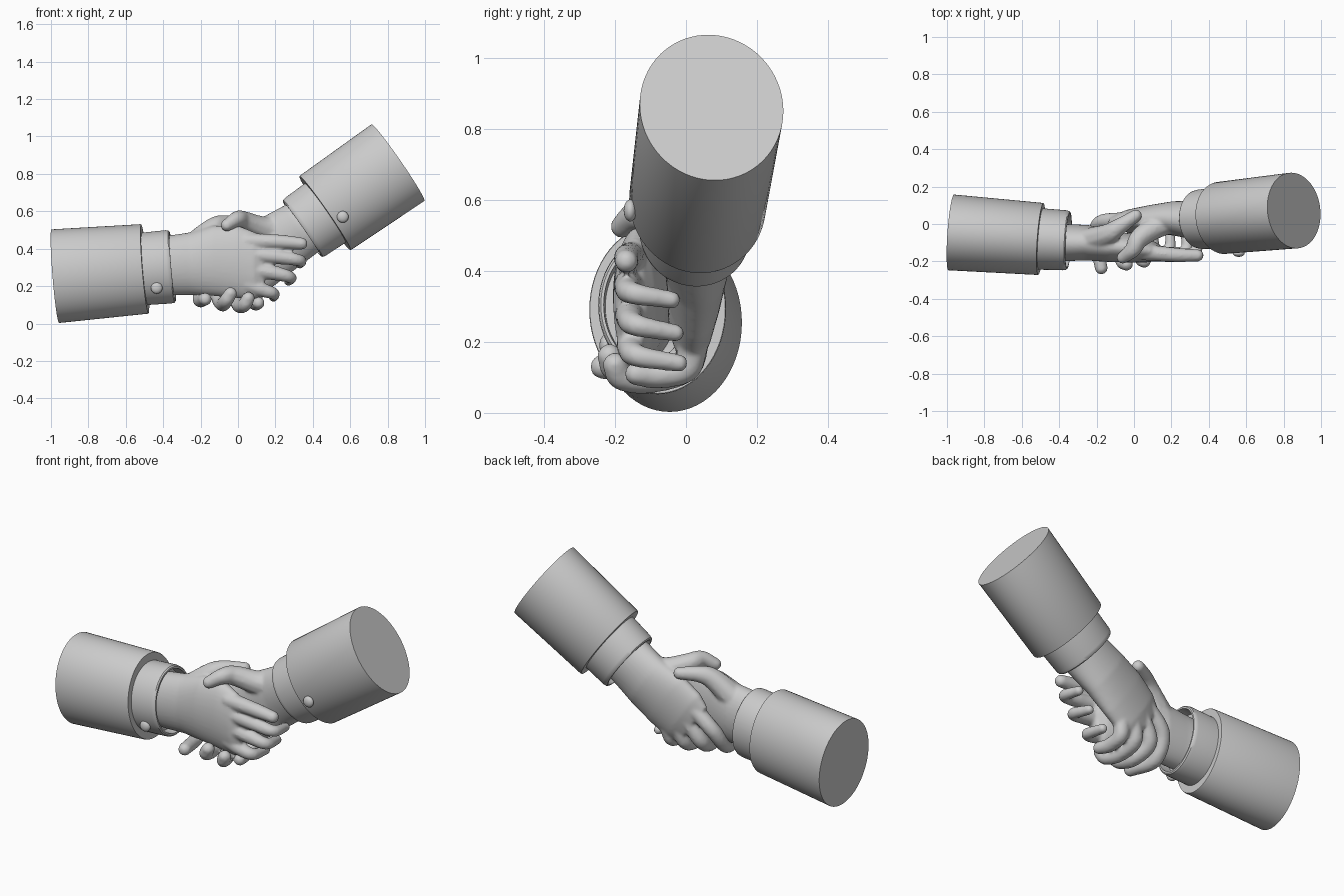
import bpy, bmesh, math
from mathutils import Vector

cube = bpy.data.objects.get("Cube")
if cube:
    bpy.data.objects.remove(cube)

GREY = (0.6, 0.6, 0.6, 1)
mat = bpy.data.materials.new("plain grey")
mat.use_nodes = True
mat.diffuse_color = GREY
mat.node_tree.nodes["Principled BSDF"].inputs["Base Color"].default_value = GREY


def finish(bm, name):
    bmesh.ops.recalc_face_normals(bm, faces=bm.faces)
    me = bpy.data.meshes.new(name)
    bm.to_mesh(me)
    bm.free()
    me.materials.append(mat)
    ob = bpy.data.objects.new(name, me)
    bpy.context.collection.objects.link(ob)
    bpy.ops.object.select_all(action='DESELECT')
    bpy.context.view_layer.objects.active = ob
    ob.select_set(True)
    return ob


def loft(bm, rings, axis, n=64):
    """Skin elliptical rings (centre, depth radius, height radius) square to axis."""
    d = Vector(axis).normalized()
    u = Vector((-d.z, 0, d.x)).normalized()
    if u.z < 0:
        u = -u
    v = d.cross(u)
    loops = []
    for c, ry, rz in rings:
        angles = [2 * math.pi * i / n for i in range(n)]
        loops.append([bm.verts.new(Vector(c) + v * ry * math.cos(a) + u * rz * math.sin(a))
                      for a in angles])
    for p, q in zip(loops, loops[1:]):
        for i in range(n):
            j = (i + 1) % n
            bm.faces.new((p[i], p[j], q[j], q[i]))
    bm.faces.new(loops[0])
    bm.faces.new(loops[-1])


def sleeve_part(name, a, b, ra, rb, profile):
    """Elliptical tube from a to b; profile gives (position along it, radius scale)."""
    a, b = Vector(a), Vector(b)
    rings = []
    for t, s in profile:
        k = min(max(t, 0), 1)
        rings.append((a.lerp(b, t), s * (ra[0] + (rb[0] - ra[0]) * k),
                      s * (ra[1] + (rb[1] - ra[1]) * k)))
    bm = bmesh.new()
    loft(bm, rings, b - a)
    finish(bm, name)
    bpy.ops.object.shade_smooth_by_angle(angle=math.radians(35))


def finger(bm, pts, r0, r1):
    """Tapered round chain along a smooth curve through pts."""
    p = [Vector(q) for q in pts]
    p = [2 * p[0] - p[1]] + p + [2 * p[-1] - p[-2]]
    spans = len(p) - 3
    steps = 9
    for i in range(spans * steps + 1):
        k = min(i // steps, spans - 1)
        t = i / steps - k
        a, b, c, d = p[k:k + 4]
        pos = 0.5 * (2 * b + (c - a) * t + (2 * a - 5 * b + 4 * c - d) * t * t
                     + (3 * b - a - 3 * c + d) * t ** 3)
        r = r0 + (r1 - r0) * i / (spans * steps)
        ball = bmesh.ops.create_icosphere(bm, subdivisions=2, radius=r)
        bmesh.ops.translate(bm, verts=ball["verts"], vec=pos)


def hand(name, palm, fingers):
    """Palm and fingers fused into one smooth skin."""
    bm = bmesh.new()
    axis = Vector(palm[-1][0]) - Vector(palm[0][0])
    loft(bm, palm, axis, 40)
    for pts, r0, r1 in fingers:
        finger(bm, pts, r0, r1)
    ob = finish(bm, name)
    fuse = ob.modifiers.new("fuse", 'REMESH')
    fuse.mode = 'VOXEL'
    fuse.voxel_size = 0.008
    fuse.use_smooth_shade = True
    soft = ob.modifiers.new("soften", 'SMOOTH')
    soft.factor = 0.5
    soft.iterations = 7


def button(name, pos):
    bm = bmesh.new()
    bmesh.ops.create_uvsphere(bm, u_segments=24, v_segments=12, radius=0.031)
    bmesh.ops.scale(bm, verts=bm.verts, vec=(1, 0.6, 1))
    bmesh.ops.translate(bm, verts=bm.verts, vec=pos)
    finish(bm, name)
    bpy.ops.object.shade_smooth_by_angle(angle=math.radians(60))


# Sleeves, cuffs and buttons
SLEEVE = [(0, 1), (0.99, 1), (1, 0.99), (1, 0.8)]
CUFF = [(-0.2, 1), (0.85, 1), (0.96, 0.985), (1, 0.95), (1, 0.9), (0.6, 0.88)]
sleeve_part("right_sleeve", (-0.977, -0.045, 0.253), (-0.498, -0.08, 0.292),
            (0.203, 0.251), (0.193, 0.24), SLEEVE)
sleeve_part("right_cuff", (-0.5, -0.08, 0.292), (-0.35, -0.088, 0.305),
            (0.165, 0.193), (0.16, 0.197), CUFF)
sleeve_part("left_sleeve", (0.855, 0.072, 0.86), (0.465, 0.032, 0.59),
            (0.203, 0.249), (0.193, 0.241), SLEEVE)
sleeve_part("left_cuff", (0.465, 0.032, 0.59), (0.343, 0.025, 0.505),
            (0.165, 0.193), (0.158, 0.188), CUFF)
button("right_cuff_button", (-0.435, -0.225, 0.19))
button("left_sleeve_button", (0.56, -0.157, 0.57))

# Right arm's hand, back of the hand to the front
hand("right_hand", [
    ((-0.47, -0.09, 0.30), 0.10, 0.15),
    ((-0.37, -0.10, 0.31), 0.10, 0.16),
    ((-0.25, -0.10, 0.32), 0.095, 0.168),
    ((-0.13, -0.12, 0.335), 0.083, 0.188),
    ((0.0, -0.13, 0.33), 0.076, 0.195),
    ((0.09, -0.145, 0.31), 0.06, 0.18),
    ((0.14, -0.15, 0.31), 0.035, 0.15),
], [
    ([(0.05, -0.15, 0.44), (0.22, -0.165, 0.437), (0.34, -0.168, 0.427)], 0.046, 0.034),
    ([(0.06, -0.155, 0.37), (0.22, -0.165, 0.355), (0.33, -0.15, 0.337),
      (0.33, -0.04, 0.318)], 0.046, 0.026),
    ([(0.06, -0.155, 0.29), (0.2, -0.16, 0.268), (0.28, -0.14, 0.247),
      (0.27, -0.03, 0.225)], 0.046, 0.026),
    ([(0.05, -0.15, 0.21), (0.13, -0.155, 0.18), (0.19, -0.135, 0.16),
      (0.19, -0.02, 0.14)], 0.046, 0.026),
    ([(-0.25, -0.09, 0.41), (-0.14, -0.055, 0.505), (-0.08, -0.015, 0.535),
      (0.01, 0.045, 0.54)], 0.07, 0.034),
])

# Left arm's hand, fingers curling under to the front
hand("left_hand", [
    ((0.43, 0.025, 0.562), 0.10, 0.145),
    ((0.33, 0.02, 0.50), 0.105, 0.155),
    ((0.22, 0.03, 0.43), 0.092, 0.165),
    ((0.10, 0.025, 0.355), 0.077, 0.18),
    ((0.0, 0.015, 0.285), 0.066, 0.175),
    ((-0.06, 0.01, 0.245), 0.045, 0.145),
], [
    ([(-0.06, 0.02, 0.35), (-0.18, 0.005, 0.24), (-0.205, -0.08, 0.13),
      (-0.175, -0.235, 0.13)], 0.046, 0.036),
    ([(-0.03, 0.025, 0.27), (-0.1, 0.0, 0.16), (-0.085, -0.1, 0.105),
      (-0.065, -0.195, 0.12), (-0.04, -0.215, 0.16)], 0.046, 0.036),
    ([(0.03, 0.025, 0.22), (0.0, 0.0, 0.13), (0.01, -0.1, 0.095),
      (0.035, -0.18, 0.10), (0.055, -0.2, 0.135)], 0.046, 0.036),
    ([(0.1, 0.02, 0.19), (0.09, 0.0, 0.125), (0.095, -0.08, 0.105),
      (0.11, -0.14, 0.11)], 0.044, 0.034),
    ([(0.24, 0.03, 0.5), (0.13, -0.01, 0.51), (0.03, -0.075, 0.548),
      (-0.005, -0.135, 0.558), (-0.06, -0.18, 0.525)], 0.075, 0.034),
])
